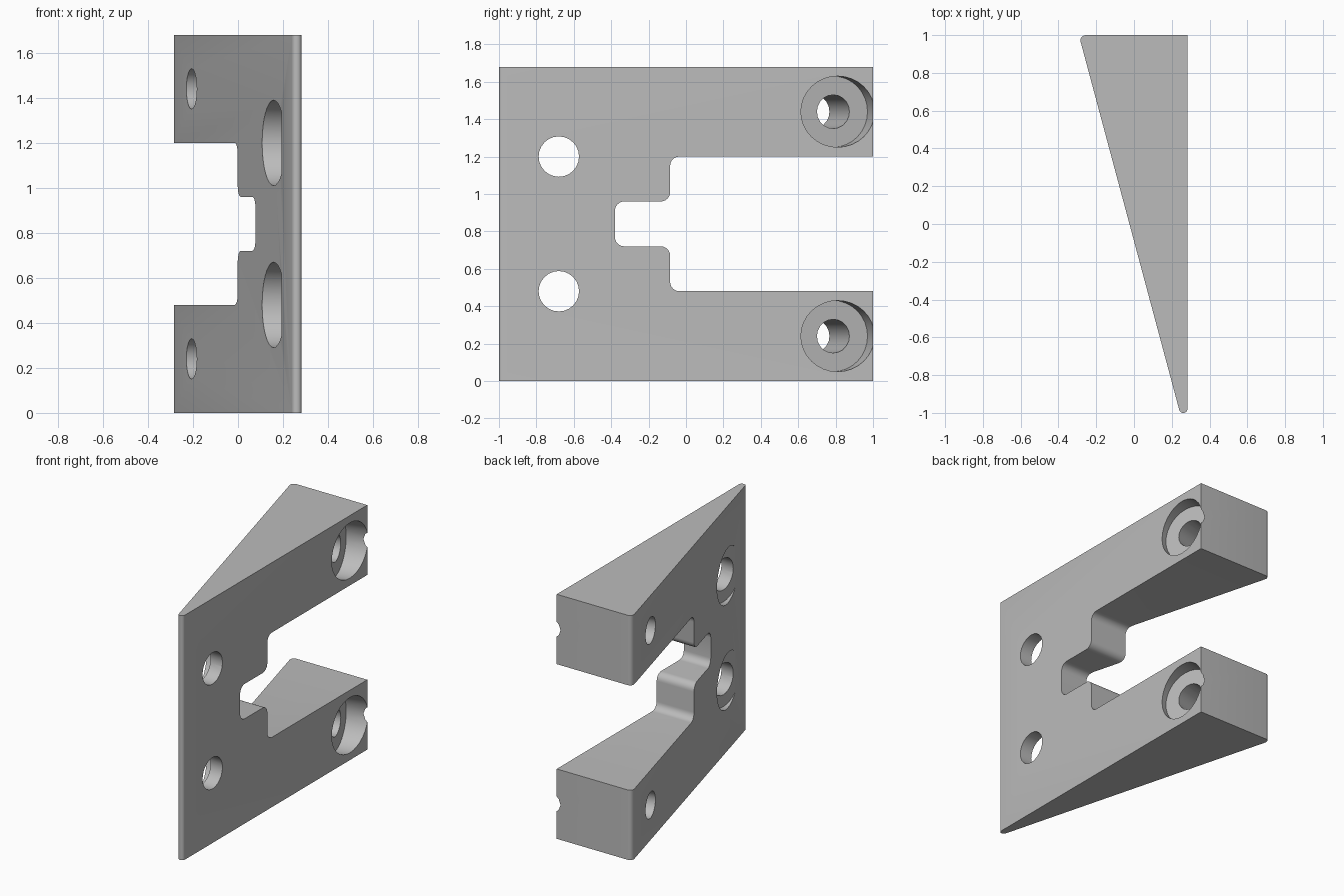
import bpy, bmesh, math
from mathutils import Vector, Matrix

if "Cube" in bpy.data.objects:
    bpy.data.objects.remove(bpy.data.objects["Cube"], do_unlink=True)

HEIGHT = 1.68
HALF_WIDTH = 0.2825
TILT = math.radians(15)          # angle of the sloping face
BORE_DEPTH = 0.09

grey = bpy.data.materials.new("plain grey")
grey.use_nodes = True
grey.diffuse_color = (0.5, 0.5, 0.5, 1)
grey.node_tree.nodes["Principled BSDF"].inputs["Base Color"].default_value = grey.diffuse_color


def make_object(name, bm):
    bmesh.ops.recalc_face_normals(bm, faces=bm.faces)
    mesh = bpy.data.meshes.new(name)
    bm.to_mesh(mesh)
    bm.free()
    mesh.materials.append(grey)
    obj = bpy.data.objects.new(name, mesh)
    bpy.context.collection.objects.link(obj)
    return obj


def rounded(corners, steps=6):
    """Outline from (a, b, radius) corners, each rounded by an arc."""
    points = []
    for i, (a, b, r) in enumerate(corners):
        p = Vector((a, b))
        if r == 0:
            points.append(p)
            continue
        u = (Vector(corners[i - 1][:2]) - p).normalized()
        v = (Vector(corners[(i + 1) % len(corners)][:2]) - p).normalized()
        half = u.angle(v) / 2
        centre = p + (u + v).normalized() * (r / math.sin(half))
        start = p + u * (r / math.tan(half)) - centre
        end = p + v * (r / math.tan(half)) - centre
        sweep = math.pi - 2 * half
        for k in range(steps + 1):
            t = k / steps
            arc = start * math.sin((1 - t) * sweep) + end * math.sin(t * sweep)
            points.append(centre + arc / math.sin(sweep))
    return points


def extrude(name, points, vector):
    bm = bmesh.new()
    face = bm.faces.new([bm.verts.new(p) for p in points])
    new = bmesh.ops.extrude_face_region(bm, geom=[face])["geom"]
    bmesh.ops.translate(bm, vec=vector, verts=[g for g in new if isinstance(g, bmesh.types.BMVert)])
    return make_object(name, bm)


def cylinder(name, start, direction, length, radius, sides):
    bm = bmesh.new()
    place = (Matrix.Translation(start + direction * length / 2)
             @ direction.to_track_quat('Z', 'Y').to_matrix().to_4x4())
    bmesh.ops.create_cone(bm, cap_ends=True, segments=sides, radius1=radius,
                          radius2=radius, depth=length, matrix=place)
    return make_object(name, bm)


def cut(body, cutter):
    mod = body.modifiers.new("cut", 'BOOLEAN')
    mod.operation = 'DIFFERENCE'
    mod.solver = 'EXACT'
    mod.object = cutter
    bpy.context.view_layer.objects.active = body
    bpy.ops.object.modifier_apply(modifier=mod.name)
    bpy.data.objects.remove(cutter, do_unlink=True)


def slope_x(y):
    return -math.tan(TILT) * (y + 0.09)


# Wedge body with rounded thin edge
outline = rounded([(HALF_WIDTH, 1, 0), (slope_x(1), 1, 0.028),
                   (slope_x(-1), -1, 0.02), (HALF_WIDTH, -1, 0.02)])
body = extrude("wedge_bracket", [(p.x, p.y, 0) for p in outline], (0, 0, HEIGHT))

# Stepped slot open at the back
r = 0.05
slot = rounded([(1.2, 0.48, 0), (-0.085, 0.48, r), (-0.085, 0.72, r), (-0.38, 0.72, r),
                (-0.38, 0.96, r), (-0.085, 0.96, r), (-0.085, 1.2, r), (1.2, 1.2, 0)])
cut(body, extrude("slot_cutter", [(-1, p.x, p.y) for p in slot], (2, 0, 0)))

# Straight holes, counterbored from the sloping face
left_to_right = Vector((-1, 0, 0))
for z in (0.48, 1.2):
    cut(body, cylinder("hole_cutter", Vector((1, -0.68, z)), left_to_right, 2, 0.108, 24))
    floor = Vector((HALF_WIDTH - BORE_DEPTH, -0.68, z))
    cut(body, cylinder("bore_cutter", floor, left_to_right, 1, 0.19, 32))

# Tilted holes square to the sloping face, counterbored from the flat face
axis = Vector((math.cos(TILT), math.sin(TILT), 0))
for z in (0.24, 1.44):
    floor = Vector((HALF_WIDTH - BORE_DEPTH, 0.787, z))
    cut(body, cylinder("hole_cutter", floor - axis, axis, 2, 0.09, 20))
    cut(body, cylinder("bore_cutter", floor, axis, 1, 0.19, 32))

# Smooth rounds, sharp edges
bpy.ops.object.select_all(action='DESELECT')
body.select_set(True)
bpy.context.view_layer.objects.active = body
bpy.ops.object.shade_smooth_by_angle(angle=math.radians(30))
